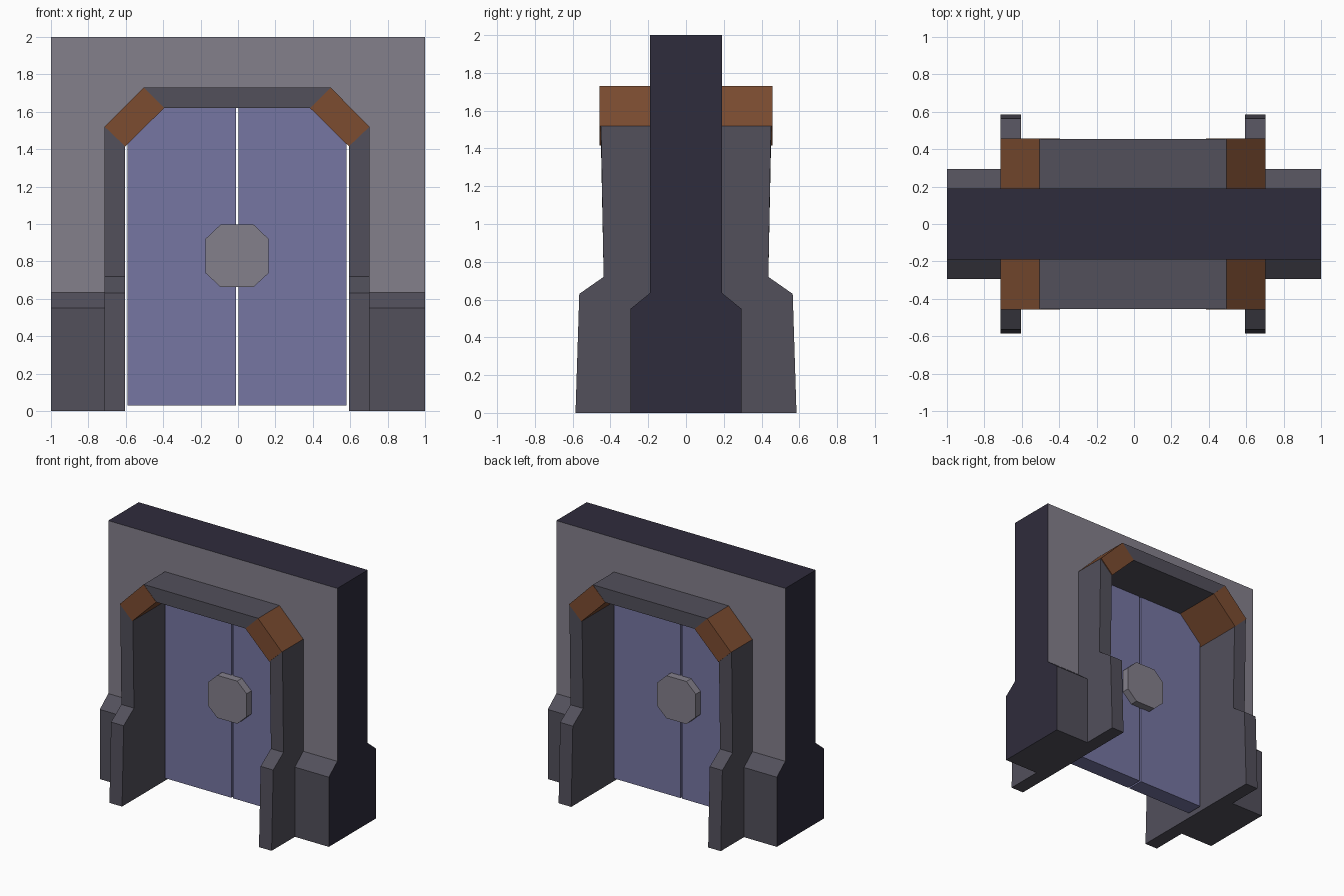
import bpy, bmesh

if "Cube" in bpy.data.objects:
    bpy.data.objects.remove(bpy.data.objects["Cube"])

CX = -0.005  # the doorway sits a hair left of the wall centre


def material(name, color):
    m = bpy.data.materials.new(name)
    m.diffuse_color = (*color, 1)
    m.use_nodes = True
    m.node_tree.nodes["Principled BSDF"].inputs["Base Color"].default_value = m.diffuse_color
    return m


STONE = material("stone", (0.23, 0.215, 0.26))
TRIM = material("trim", (0.085, 0.08, 0.105))
DARK = material("dark_edge", (0.028, 0.025, 0.045))
BROWN = material("rust", (0.2, 0.072, 0.03))
DOOR = material("door_panel", (0.18, 0.18, 0.36))


def loft(name, loop_a, loop_b, *mats):
    """Closed solid between two matching loops of points."""
    bm = bmesh.new()
    a = [bm.verts.new(p) for p in loop_a]
    b = [bm.verts.new(p) for p in loop_b]
    bm.faces.new(a)
    bm.faces.new(b[::-1])
    for i in range(len(a)):
        j = (i + 1) % len(a)
        bm.faces.new((a[j], a[i], b[i], b[j]))
    bmesh.ops.recalc_face_normals(bm, faces=bm.faces[:])
    me = bpy.data.meshes.new(name)
    bm.to_mesh(me)
    bm.free()
    for m in mats:
        me.materials.append(m)
    ob = bpy.data.objects.new(name, me)
    bpy.context.collection.objects.link(ob)
    return ob


def slab(name, outline, half_depth, *mats):
    """Extrude an x-z outline evenly to both sides of y = 0."""
    return loft(name, [(x + CX, -half_depth, z) for x, z in outline],
                [(x + CX, half_depth, z) for x, z in outline], *mats)


def both_sides(half):
    """Mirror a half profile (u, z), listed upwards, into a closed loop."""
    return half + [(-u, z) for u, z in reversed(half)]


# Wall with flared base, arch opening cut out
wall_profile = both_sides([(0.295, 0), (0.295, 0.55), (0.19, 0.635), (0.19, 2)])
wall = loft("wall", [(-1, y, z) for y, z in wall_profile],
            [(1, y, z) for y, z in wall_profile], STONE, TRIM, DARK)
cutter = slab("opening_cutter",
              both_sides([(0.708, -0.1), (0.708, 1.52), (0.5, 1.73)]), 0.6)
cutter.hide_render = True
mod = wall.modifiers.new("opening", 'BOOLEAN')
mod.operation = 'DIFFERENCE'
mod.solver = 'EXACT'
mod.object = cutter
bpy.context.view_layer.objects.active = wall
bpy.ops.object.modifier_apply(modifier=mod.name)
bpy.data.objects.remove(cutter)

# Wall colours: light faces, dark ends and top, trim-coloured base
for f in wall.data.polygons:
    top = max(wall.data.vertices[v].co.z for v in f.vertices)
    if abs(f.normal.x) > 0.9 or f.normal.z > 0.9:
        f.material_index = 2
    elif abs(f.normal.y) > 0.9 and top > 0.7:
        f.material_index = 0
    else:
        f.material_index = 1

# Door frame: jambs, rusty corner blocks, lintel
for side, s in (("left", -1), ("right", 1)):
    def jamb_loop(x, top):
        half = [(0.585, 0), (0.565, 0.63), (0.436, 0.72), (0.45, top)]
        return [(s * x + CX, y, z) for y, z in both_sides(half)]
    loft("jamb_" + side, jamb_loop(0.708, 1.52), jamb_loop(0.598, 1.415), TRIM)
    slab("corner_block_" + side,
         [(s * x, z) for x, z in ((0.708, 1.52), (0.5, 1.73),
                                  (0.39, 1.62), (0.598, 1.415))], 0.457, BROWN)

    # Door leaf with clipped upper corner
    slab("door_" + side,
         [(s * x, z) for x, z in ((0.007, 0.03), (0.585, 0.03), (0.585, 1.428),
                                  (0.39, 1.62), (0.007, 1.62))], 0.067, DOOR)

slab("lintel", both_sides([(0.39, 1.62), (0.5, 1.73)]), 0.455, TRIM)

# Octagonal lock plate through both leaves
slab("lock_plate", both_sides([(0.087, 0.662), (0.169, 0.738),
                               (0.169, 0.92), (0.087, 0.998)]), 0.127, STONE)
